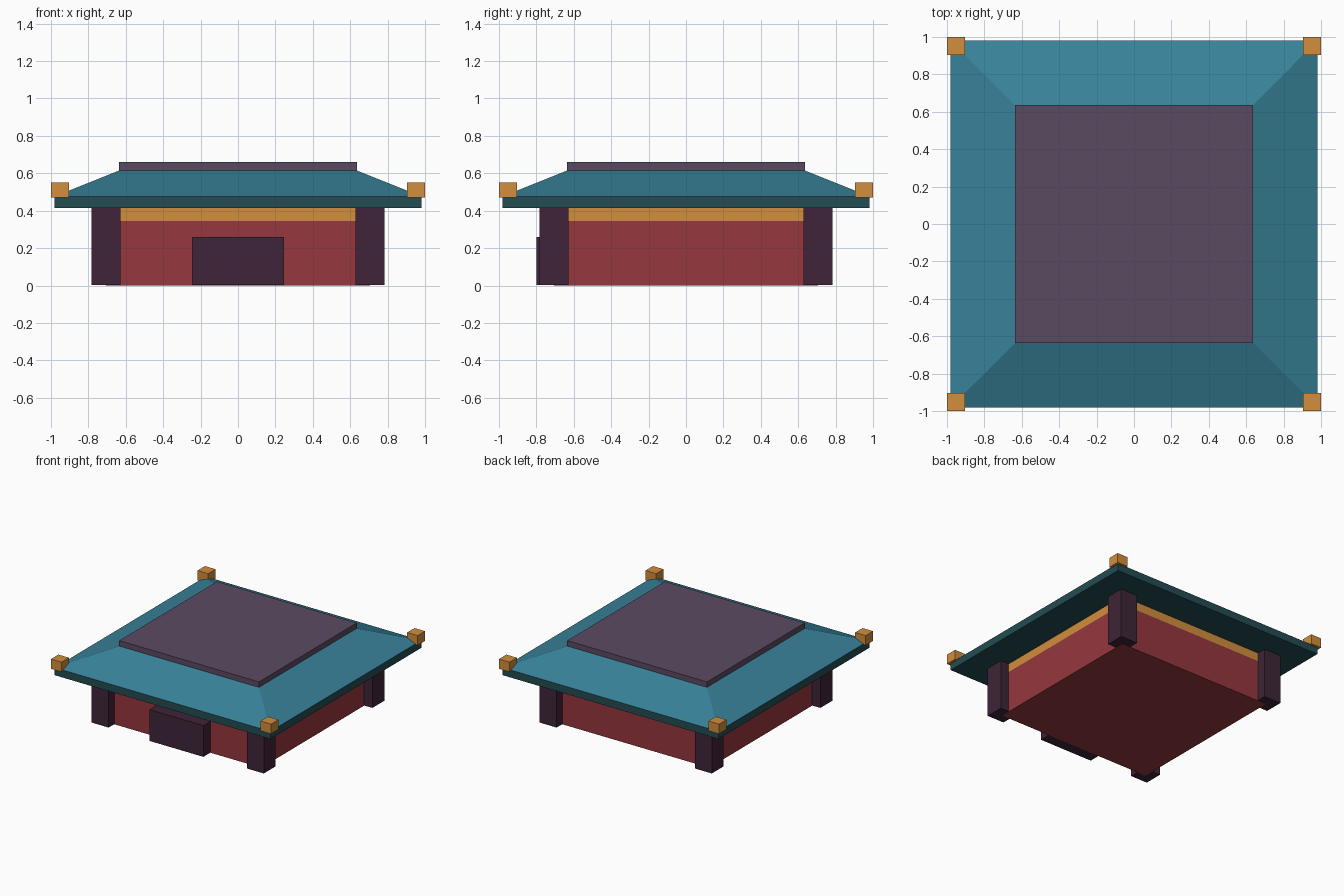
import bpy
import bmesh

cube = bpy.data.objects.get("Cube")
if cube:
    bpy.data.objects.remove(cube, do_unlink=True)


def linear(c):
    return c / 12.92 if c <= 0.04045 else ((c + 0.055) / 1.055) ** 2.4


def material(name, hex_colour):
    rgb = [linear(int(hex_colour[i:i + 2], 16) / 255) for i in (0, 2, 4)]
    mat = bpy.data.materials.new(name)
    mat.use_nodes = True
    mat.diffuse_color = (*rgb, 1)
    bsdf = mat.node_tree.nodes["Principled BSDF"]
    bsdf.inputs["Base Color"].default_value = (*rgb, 1)
    return mat


RED = material("red wall", "96373D")
GOLD = material("gold trim", "D28E3D")
PLUM = material("dark plum wood", "3E2438")
MAUVE = material("mauve cap", "5B4A61")
TEAL = material("teal roof", "388299")
DARK_TEAL = material("dark teal eave", "234C52")


def block(name, mat, half, z0, z1, centre=(0, 0), top_half=None):
    """Box, or a frustum when the top has its own half size."""
    cx, cy = centre
    bm = bmesh.new()
    rings = []
    for (hx, hy), z in ((half, z0), (top_half or half, z1)):
        rings.append([bm.verts.new((cx + sx * hx, cy + sy * hy, z))
                      for sx, sy in ((-1, -1), (1, -1), (1, 1), (-1, 1))])
    low, high = rings
    bm.faces.new(low[::-1])
    bm.faces.new(high)
    for i in range(4):
        j = (i + 1) % 4
        bm.faces.new((low[i], low[j], high[j], high[i]))
    mesh = bpy.data.meshes.new(name)
    bm.to_mesh(mesh)
    bm.free()
    mesh.materials.append(mat)
    obj = bpy.data.objects.new(name, mesh)
    bpy.context.collection.objects.link(obj)
    return obj


# Walls, trim band and door
WALL = 0.705
block("walls", RED, (WALL, WALL), 0, 0.345)
block("trim_band", GOLD, (WALL, WALL), 0.345, 0.42)
block("door", PLUM, (0.245, 0.05), 0.003, 0.26, (0, -0.75))

# Stepped roof: eave slab, sloped skirt, flat cap
block("eave", DARK_TEAL, (0.98, 0.98), 0.415, 0.477)
block("roof_slope", TEAL, (0.98, 0.98), 0.477, 0.615, top_half=(0.635, 0.635))
block("roof_cap", MAUVE, (0.635, 0.635), 0.615, 0.66)

# Corner posts and roof corner ornaments
for sx, side in ((-1, "right"), (1, "left")):
    for sy, end in ((-1, "front"), (1, "back")):
        block(f"{end}_{side}_post", PLUM, (0.077, 0.077), 0.003, 0.42,
              (sx * 0.705, sy * 0.705))
        block(f"{end}_{side}_corner_ornament", GOLD, (0.048, 0.048), 0.47, 0.55,
              (sx * 0.952, sy * 0.952))
